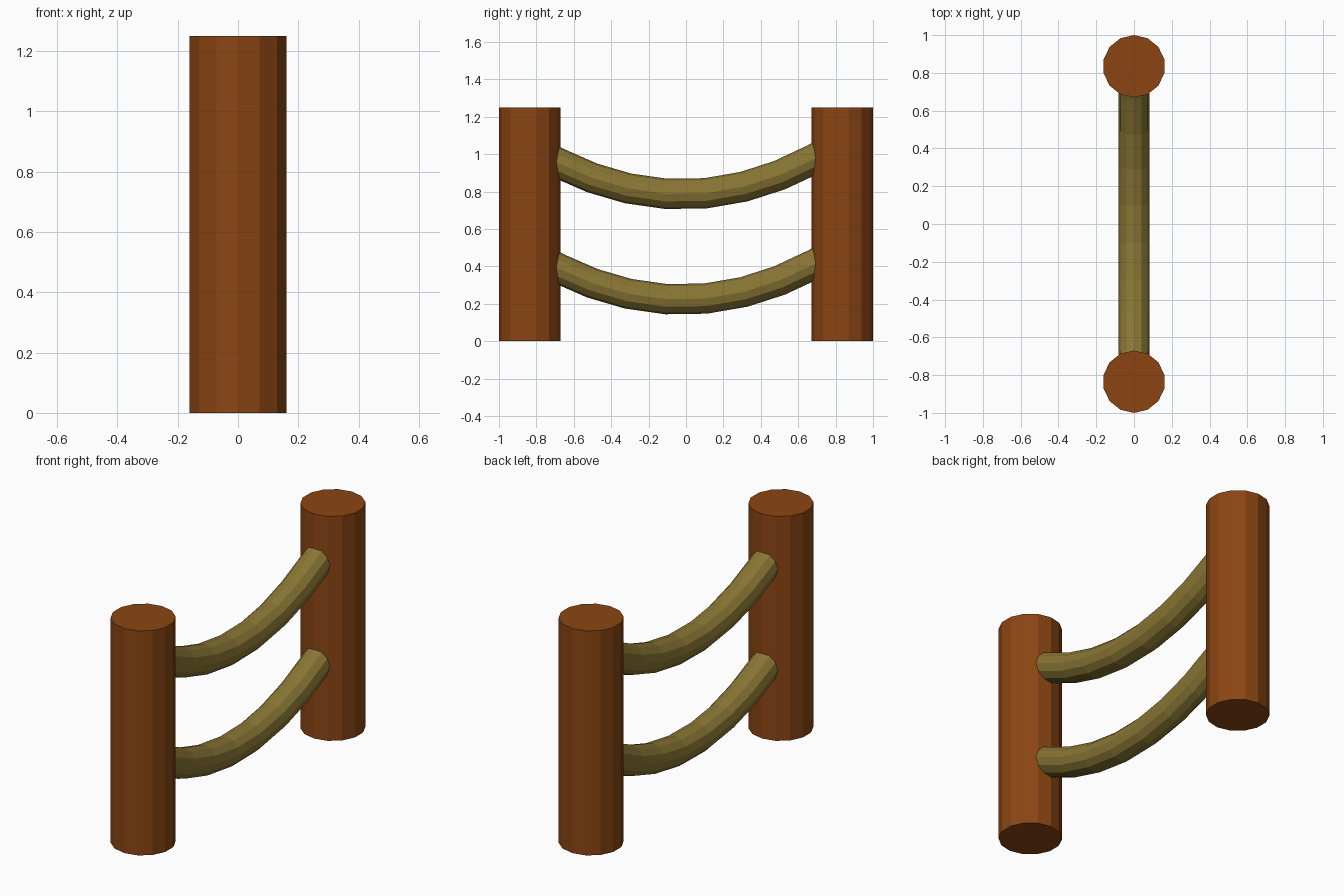
import bpy, bmesh
from math import sin, cos, pi, atan

cube = bpy.data.objects.get("Cube")
if cube:
    bpy.data.objects.remove(cube)


def material(name, rgb):
    mat = bpy.data.materials.new(name)
    mat.use_nodes = True
    mat.diffuse_color = (*rgb, 1)
    mat.node_tree.nodes["Principled BSDF"].inputs["Base Color"].default_value = (*rgb, 1)
    return mat


wood = material("brown wood", (0.258, 0.060, 0.0065))
rope = material("olive rope", (0.25, 0.18, 0.034))


def tube(name, rings, mat):
    """Skin a list of coordinate rings into a capped, flat-shaded tube."""
    bm = bmesh.new()
    loops = [[bm.verts.new(co) for co in ring] for ring in rings]
    for a, b in zip(loops, loops[1:]):
        for i in range(len(a)):
            j = (i + 1) % len(a)
            bm.faces.new((a[i], a[j], b[j], b[i]))
    bm.faces.new(loops[0])
    bm.faces.new(loops[-1])
    bmesh.ops.recalc_face_normals(bm, faces=bm.faces)
    mesh = bpy.data.meshes.new(name)
    bm.to_mesh(mesh)
    bm.free()
    mesh.materials.append(mat)
    obj = bpy.data.objects.new(name, mesh)
    bpy.context.collection.objects.link(obj)


# Two upright posts with a corner on the y axis
POST_R, SIDES, HEIGHT = 0.165, 14, 1.25
for name, y in (("front_post", -0.835), ("back_post", 0.835)):
    angles = [pi / 2 + 2 * pi * i / SIDES for i in range(SIDES)]
    tube(name, [[(POST_R * cos(a), y + POST_R * sin(a), z) for a in angles]
                for z in (0, HEIGHT)], wood)

# Two sagging ropes, each ring square to the curve
ROPE_R, ROPE_SIDES = 0.081, 12
STATIONS = (-0.77, -0.69, -0.5, -0.31, -0.105, 0.105, 0.31, 0.5, 0.69, 0.77)
for name, low in (("lower_rope", 0.222), ("upper_rope", 0.785)):
    rings = []
    for y in STATIONS:
        z = low + 0.015 * y + 0.38 * y * y
        tilt = atan(0.015 + 0.76 * y)
        ring = []
        for i in range(ROPE_SIDES):
            a = 2 * pi * i / ROPE_SIDES
            up = ROPE_R * sin(a)
            ring.append((ROPE_R * cos(a), y - up * sin(tilt), z + up * cos(tilt)))
        rings.append(ring)
    tube(name, rings, rope)
